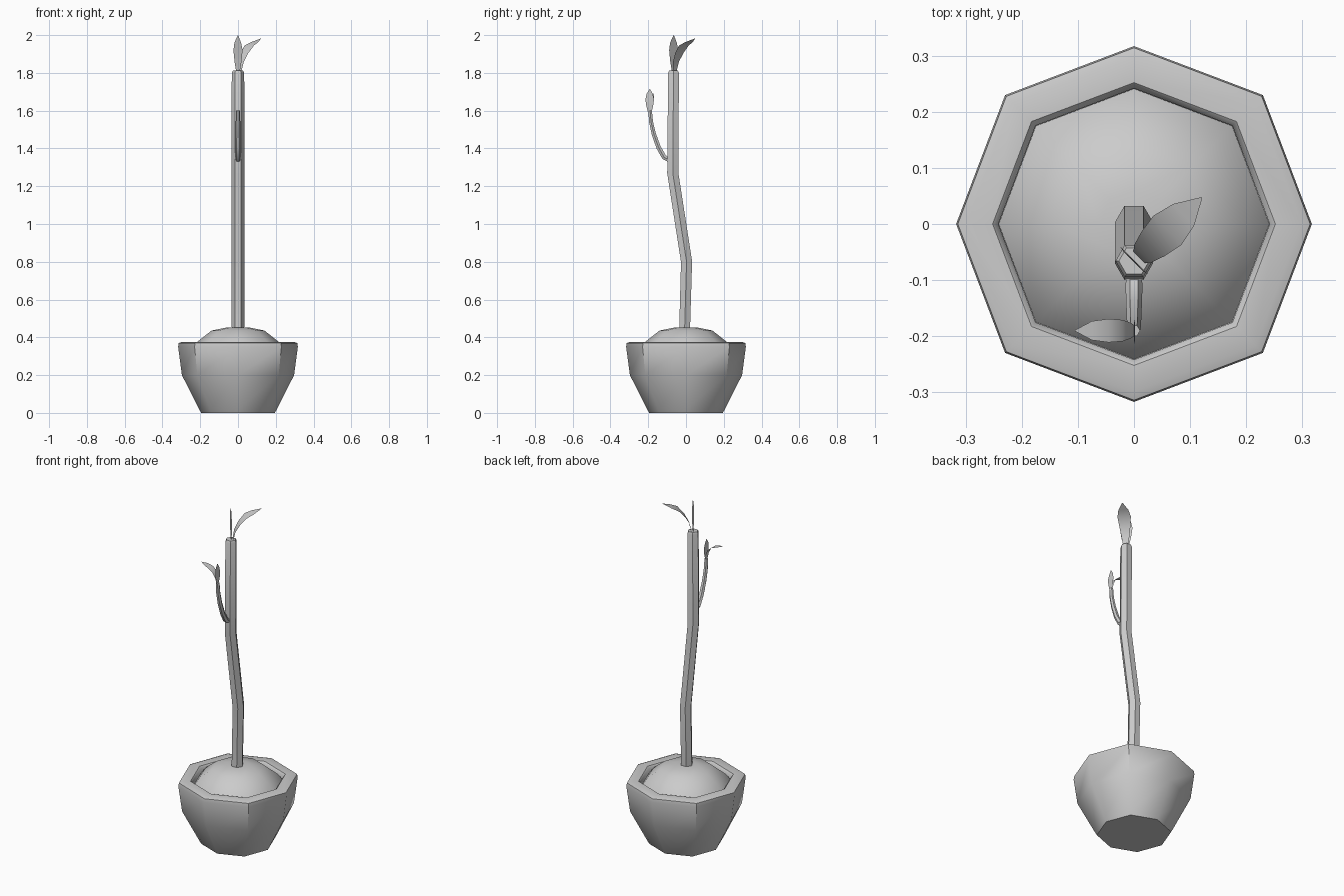
import bpy, math
from mathutils import Vector

if "Cube" in bpy.data.objects:
    bpy.data.objects.remove(bpy.data.objects["Cube"])


def make(name, verts, faces, angle=40):
    me = bpy.data.meshes.new(name)
    me.from_pydata(verts, [], faces)
    me.update()
    ob = bpy.data.objects.new(name, me)
    bpy.context.collection.objects.link(ob)
    bpy.ops.object.select_all(action='DESELECT')
    bpy.context.view_layer.objects.active = ob
    ob.select_set(True)
    bpy.ops.object.shade_smooth_by_angle(angle=math.radians(angle))
    return ob


def bridge(rings, n):
    return [(r * n + i, r * n + (i + 1) % n, (r + 1) * n + (i + 1) % n, (r + 1) * n + i)
            for r in range(rings - 1) for i in range(n)]


def lathe8(name, profile, cap_bottom, cap_top, angle):
    # eight-sided turned shape, diagonal corners very slightly further out
    verts = []
    for r, z in profile:
        for i in range(8):
            a, rr = i * math.pi / 4, r * (1.025 if i % 2 else 1)
            verts.append((rr * math.cos(a), rr * math.sin(a), z))
    faces = bridge(len(profile), 8)
    if cap_bottom:
        faces.append(tuple(range(7, -1, -1)))
    if cap_top:
        faces.append(tuple(range(len(verts) - 8, len(verts))))
    return make(name, verts, faces, angle)


def tube(name, path, n=6):
    # path: (y, z, radius), lying in the x = 0 plane
    verts = []
    for k, (y, z, r) in enumerate(path):
        a, b = path[max(k - 1, 0)], path[min(k + 1, len(path) - 1)]
        t = Vector((0, b[0] - a[0], b[1] - a[1])).normalized()
        side = Vector((1, 0, 0))
        up = t.cross(side)
        for i in range(n):
            w = 2 * math.pi * i / n
            verts.append(Vector((0, y, z)) + r * (math.cos(w) * side + math.sin(w) * up))
    faces = bridge(len(path), n)
    faces += [tuple(range(n - 1, -1, -1)), tuple(range(len(verts) - n, len(verts)))]
    return make(name, verts, faces, 50)


def leaf(name, base, heading, width_dir, spine):
    # spine: (distance outwards, height, half width)
    h, w = Vector((*heading, 0)).normalized(), Vector((*width_dir, 0)).normalized()
    verts = []
    for d, z, hw in spine:
        c = Vector((*base, z)) + h * d
        verts += [c - w * hw, c + w * hw]
    faces = [(2 * k, 2 * k + 1, 2 * k + 3, 2 * k + 2) for k in range(len(spine) - 1)]
    return make(name, verts, faces, 60)


# Pot and soil mound
lathe8("pot", [(0.195, 0), (0.205, 0.018), (0.297, 0.2), (0.317, 0.35), (0.314, 0.37),
               (0.299, 0.375), (0.252, 0.375), (0.242, 0.365), (0.24, 0.31)], True, False, 45)
lathe8("soil", [(0.243, 0.335), (0.213, 0.378), (0.14, 0.436), (0.06, 0.452)], False, True, 60)

# Trunk and side branch
tube("trunk", [(-0.008, 0.42, 0.033), (0.003, 0.8, 0.034), (-0.07, 1.27, 0.034),
               (-0.066, 1.8, 0.033), (-0.066, 1.812, 0.027)])
tube("branch", [(-0.08, 1.335, 0.014), (-0.115, 1.353, 0.015), (-0.145, 1.405, 0.014),
                (-0.17, 1.475, 0.013), (-0.185, 1.54, 0.012), (-0.19, 1.6, 0.011)])

# Leaves at the trunk tip
leaf("top_leaf_upright", (0, -0.065), (1, 1), (1, -1),
     [(0, 1.81, 0.014), (0, 1.86, 0.026), (0, 1.92, 0.034), (-0.002, 1.96, 0.025), (0, 2.0, 0.001)])
leaf("top_leaf_bent", (0.005, -0.063), (1, 0.95), (0.69, -0.72),
     [(0.005, 1.81, 0.014), (0.015, 1.86, 0.022), (0.04, 1.905, 0.03),
      (0.075, 1.945, 0.036), (0.115, 1.963, 0.027), (0.16, 1.982, 0.001)])

# Leaves at the branch tip
leaf("branch_leaf_upright", (0, -0.192), (1, 0), (0, 1),
     [(0, 1.595, 0.01), (0.002, 1.625, 0.018), (0.002, 1.66, 0.023), (0, 1.69, 0.016), (0, 1.715, 0.001)])
leaf("branch_leaf_bent", (0, -0.19), (-1, 0), (0, 1),
     [(0, 1.595, 0.01), (0.006, 1.63, 0.014), (0.02, 1.66, 0.019),
      (0.045, 1.68, 0.021), (0.075, 1.69, 0.017), (0.105, 1.697, 0.001)])
